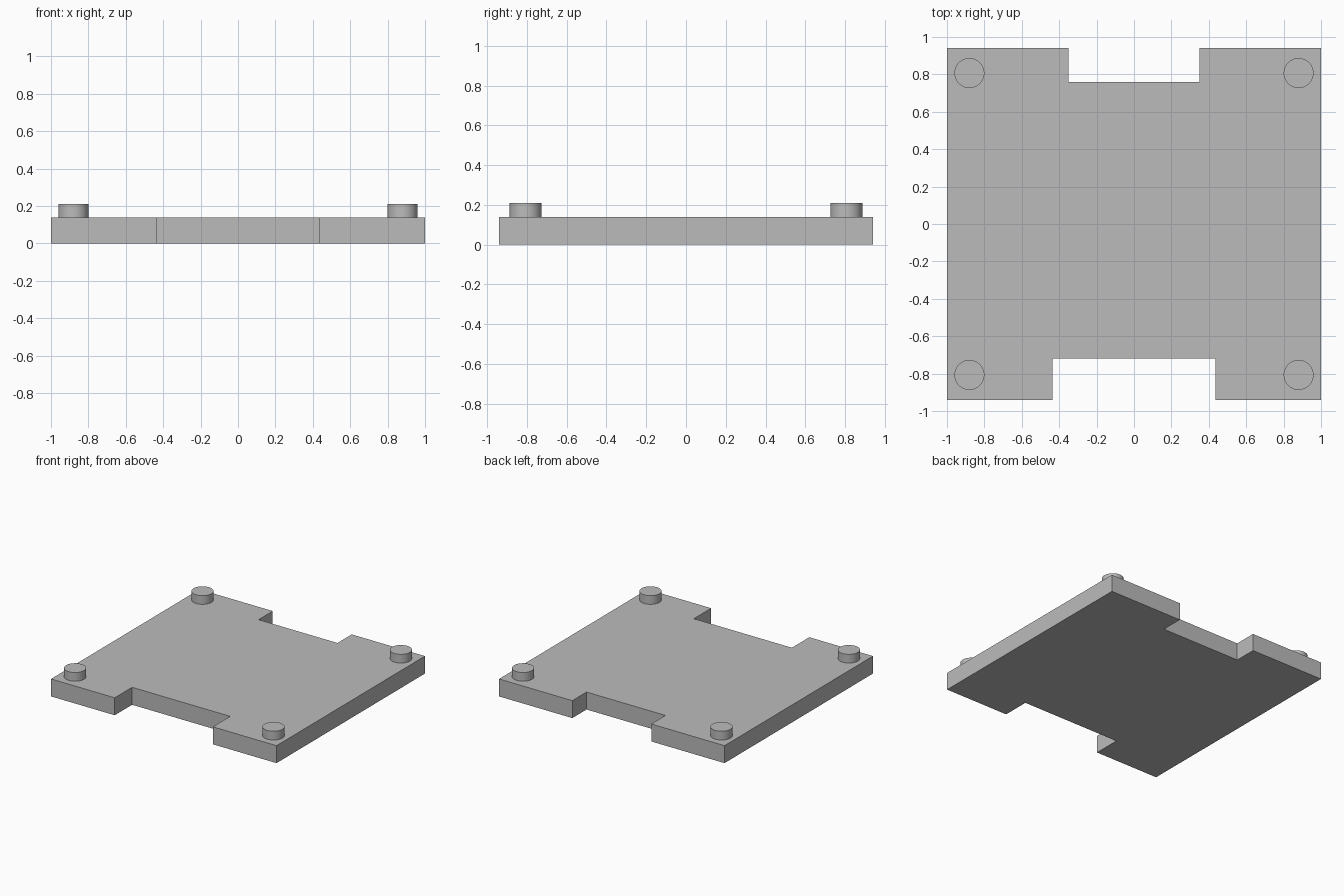
import bpy
import bmesh
import math

cube = bpy.data.objects.get("Cube")
if cube:
    bpy.data.objects.remove(cube, do_unlink=True)

# Single grey finish
grey = bpy.data.materials.new("plain grey")
grey.use_nodes = True
colour = (0.5, 0.5, 0.5, 1)
grey.diffuse_color = colour
grey.node_tree.nodes["Principled BSDF"].inputs["Base Color"].default_value = colour

HALF_X, HALF_Y = 1.0, 0.94
PLATE_TOP, PEG_TOP = 0.14, 0.21
PEG_X, PEG_Y, PEG_RADIUS = 0.88, 0.807, 0.08


def make_plate():
    """Extrude the notched outline, mirrored from its +x half."""
    half = [(HALF_X, -HALF_Y), (HALF_X, HALF_Y), (0.35, HALF_Y), (0.35, 0.76)]
    half = [(0.435, -0.72), (0.435, -HALF_Y)] + half
    outline = half + [(-x, y) for x, y in reversed(half)]
    bm = bmesh.new()
    base = bm.faces.new([bm.verts.new((x, y, 0)) for x, y in outline])
    extruded = bmesh.ops.extrude_face_region(bm, geom=[base], use_keep_orig=True)
    top = [g for g in extruded["geom"] if isinstance(g, bmesh.types.BMVert)]
    bmesh.ops.translate(bm, verts=top, vec=(0, 0, PLATE_TOP))
    bmesh.ops.recalc_face_normals(bm, faces=bm.faces)
    mesh = bpy.data.meshes.new("base_plate")
    bm.to_mesh(mesh)
    bm.free()
    plate = bpy.data.objects.new("base_plate", mesh)
    bpy.context.collection.objects.link(plate)
    mesh.materials.append(grey)


def make_peg(name, x, y):
    """Short round peg standing on the plate."""
    height = PEG_TOP - PLATE_TOP
    bpy.ops.mesh.primitive_cylinder_add(
        vertices=64, radius=PEG_RADIUS, depth=height,
        location=(x, y, PLATE_TOP + height / 2))
    peg = bpy.context.object
    peg.name = name
    peg.data.materials.append(grey)
    bpy.ops.object.shade_smooth_by_angle(angle=math.radians(30))


make_plate()

# Corner pegs
for side, sx in (("left", 1), ("right", -1)):
    for end, sy in (("front", -1), ("back", 1)):
        make_peg(f"{end}_{side}_peg", sx * PEG_X, sy * PEG_Y)
